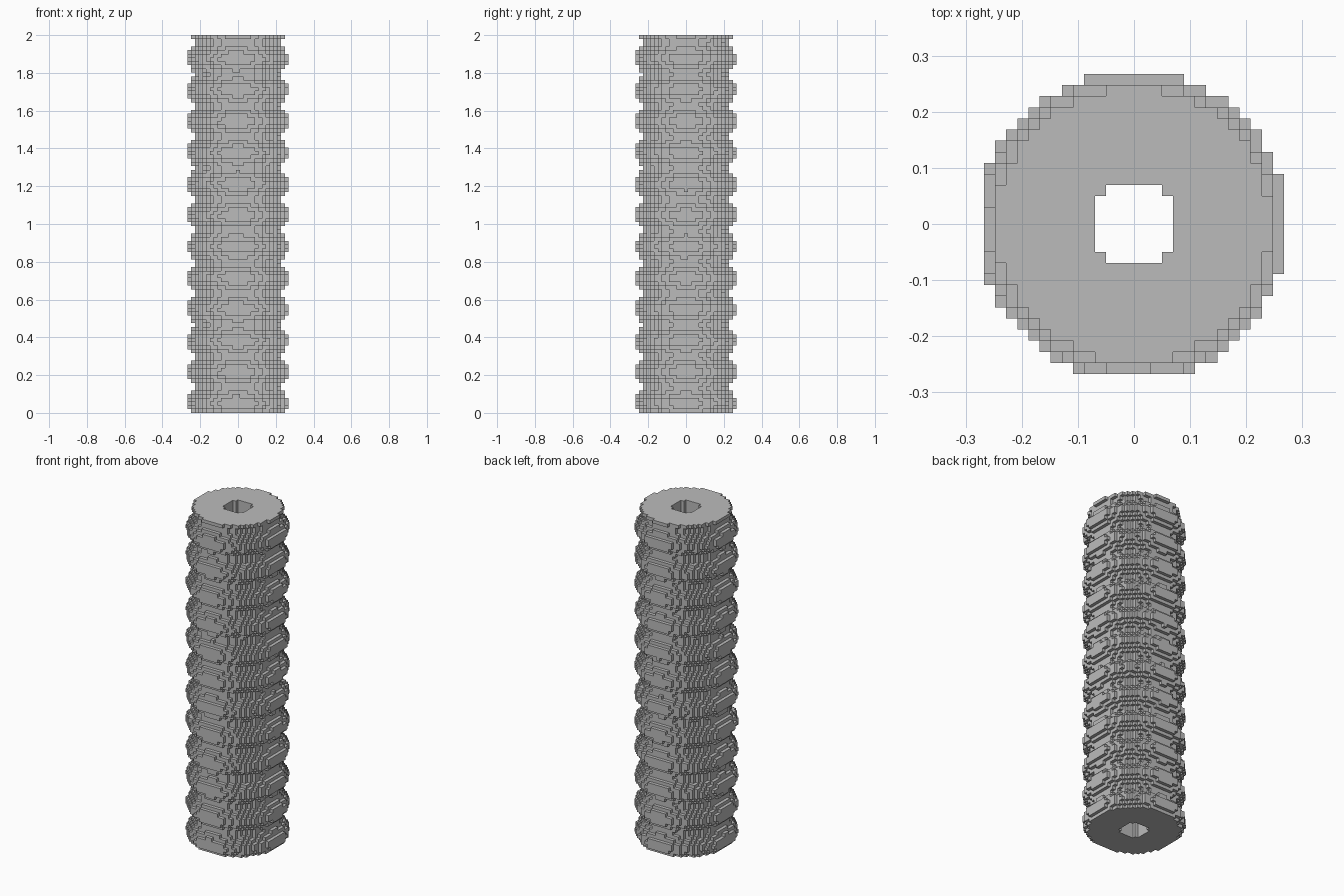
import bpy
import math

if "Cube" in bpy.data.objects:
    bpy.data.objects.remove(bpy.data.objects["Cube"])

LAYERS = 101            # blocks along the height
S = 2.0 / LAYERS        # block size
HALF = 13               # blocks on each side of the axis
SHIFT = 0.08            # slight offset of the round section


def ring_radius(k):
    """Outer radius in blocks, swelling into regular ribs up the height."""
    return 12.8 + 1.1 * math.sin(0.75 * k)


def solid(i, j, k):
    """True where a block belongs to the ribbed tube with its through hole."""
    if not 0 <= k < LAYERS:
        return False
    return (math.hypot(i, j) >= 4.0
            and math.hypot(i + SHIFT, j + SHIFT) <= ring_radius(k))


# Each direction with its four corners, ordered to face outwards
SIDES = [
    ((1, 0, 0), ((1, 0, 0), (1, 1, 0), (1, 1, 1), (1, 0, 1))),
    ((-1, 0, 0), ((0, 0, 0), (0, 0, 1), (0, 1, 1), (0, 1, 0))),
    ((0, 1, 0), ((0, 1, 0), (0, 1, 1), (1, 1, 1), (1, 1, 0))),
    ((0, -1, 0), ((0, 0, 0), (1, 0, 0), (1, 0, 1), (0, 0, 1))),
    ((0, 0, 1), ((0, 0, 1), (1, 0, 1), (1, 1, 1), (0, 1, 1))),
    ((0, 0, -1), ((0, 0, 0), (0, 1, 0), (1, 1, 0), (1, 0, 0))),
]

# Stepped blocks of the tube
span = range(-HALF, HALF + 1)
blocks = {(i, j, k) for k in range(LAYERS) for i in span for j in span
          if solid(i, j, k)}

# Only the exposed block sides become faces
index, verts, faces = {}, [], []
for i, j, k in sorted(blocks):
    for (dx, dy, dz), corners in SIDES:
        if (i + dx, j + dy, k + dz) in blocks:
            continue
        face = []
        for cx, cy, cz in corners:
            key = (i + cx, j + cy, k + cz)
            if key not in index:
                index[key] = len(verts)
                verts.append(((key[0] - 0.5) * S, (key[1] - 0.5) * S, key[2] * S))
            face.append(index[key])
        faces.append(face)

mesh = bpy.data.meshes.new("ribbed_tube")
mesh.from_pydata(verts, [], faces)
mesh.update()

# Plain grey for the whole tube
grey = bpy.data.materials.new("grey")
grey.diffuse_color = (0.5, 0.5, 0.5, 1.0)
grey.use_nodes = True
grey.node_tree.nodes["Principled BSDF"].inputs["Base Color"].default_value = grey.diffuse_color
mesh.materials.append(grey)

tube = bpy.data.objects.new("ribbed_tube", mesh)
bpy.context.collection.objects.link(tube)
